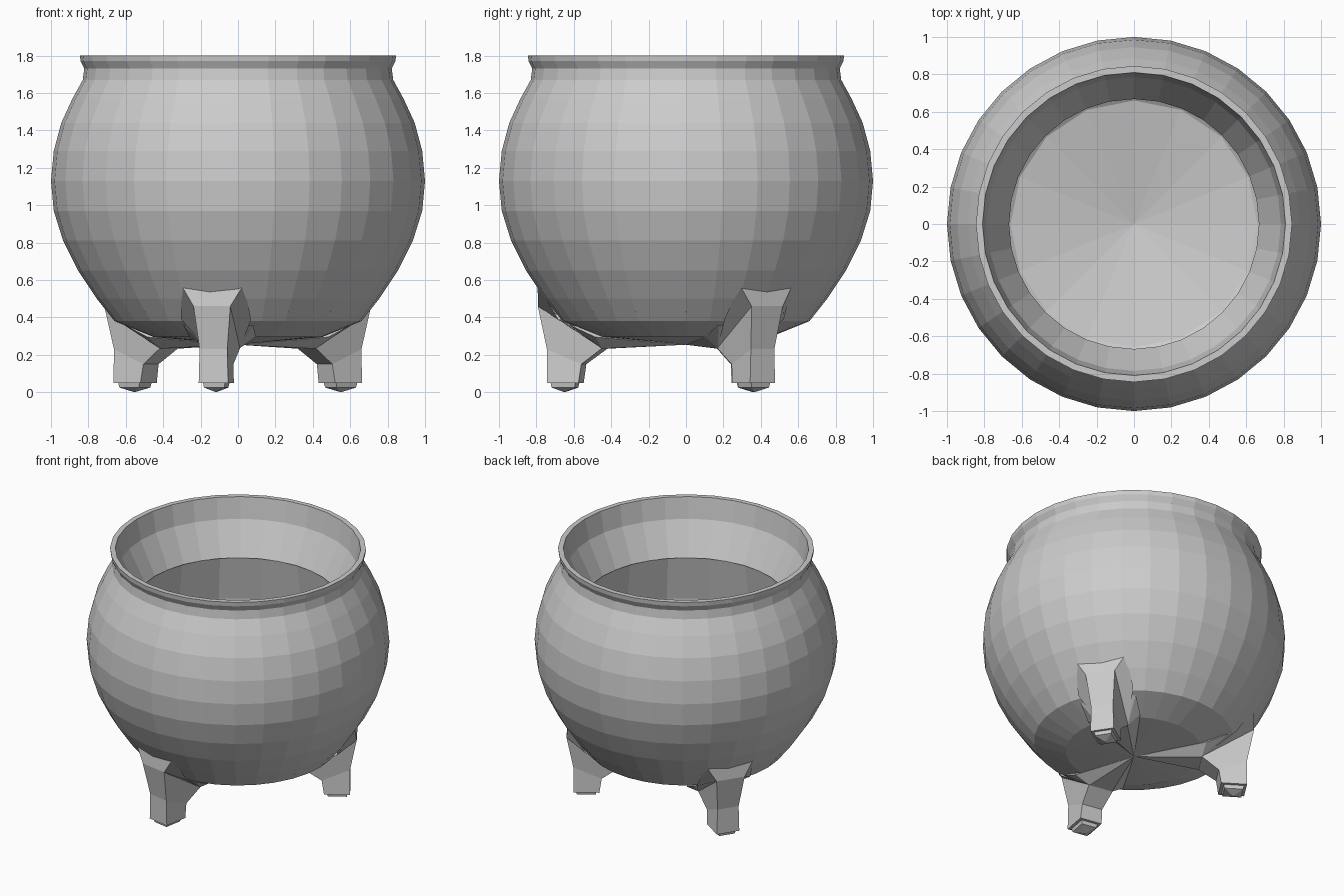
import bpy, bmesh
from math import cos, sin, pi, radians
from mathutils import Matrix

if "Cube" in bpy.data.objects:
    bpy.data.objects.remove(bpy.data.objects["Cube"])


def finish(name, bm):
    bm.normal_update()
    me = bpy.data.meshes.new(name)
    bm.to_mesh(me)
    bm.free()
    ob = bpy.data.objects.new(name, me)
    bpy.context.collection.objects.link(ob)
    return ob


def lathe(bm, profile, sides):
    """Spin (radius, z) points about z; a zero radius closes to a hub."""
    prev = None
    for r, z in profile:
        if r == 0:
            ring = [bm.verts.new((0, 0, z))] * sides
        else:
            ring = [bm.verts.new((r * cos(2 * pi * i / sides),
                                  r * sin(2 * pi * i / sides), z))
                    for i in range(sides)]
        if prev:
            for i in range(sides):
                j = (i + 1) % sides
                quad = [prev[i], prev[j], ring[j], ring[i]]
                bm.faces.new(list(dict.fromkeys(quad)))
        prev = ring


# Pot: round belly, flared lip and funnel-shaped mouth
bm = bmesh.new()
lathe(bm, [(0, .255), (.45, .295), (.66, .38), (.755, .50), (.855, .65),
           (.935, .81), (.985, .97), (1, 1.13), (.985, 1.29), (.945, 1.44),
           (.885, 1.57), (.83, 1.67), (.822, 1.73), (.842, 1.77), (.845, 1.8),
           (.81, 1.8), (.785, 1.65), (.668, 1.42)], 32)
finish("pot_body", bm)

# Hollow inside the pot, with fewer sides and a shallow dished floor
bm = bmesh.new()
lathe(bm, [(.682, 1.42), (.73, 1.1), (.70, .43), (.66, .405), (0, .28)], 16)
finish("pot_inside", bm)


# Leg cross-sections: outer radius, z, half width; inner radius, z, half width
LEG = [(.775, .575, .17, .66, .39, .19),
       (.787, .46, .10, .44, .235, .09),
       (.742, .23, .075, .555, .15, .075),
       (.742, .05, .08, .57, .05, .08),
       (.725, .05, .06, .59, .05, .06),
       (.72, .025, .055, .595, .025, .055)]


def make_leg(name, angle):
    bm = bmesh.new()
    prev = None
    for ro, zo, wo, ri, zi, wi in LEG:
        ring = [bm.verts.new(p) for p in
                [(ro, -wo, zo), (ro, wo, zo), (ri, wi, zi), (ri, -wi, zi)]]
        if prev:
            for i in range(4):
                j = (i + 1) % 4
                bm.faces.new([prev[i], ring[i], ring[j], prev[j]])
        prev = ring
    # shallow pointed sole
    tip = bm.verts.new((.66, 0, 0))
    for i in range(4):
        bm.faces.new([prev[i], tip, prev[(i + 1) % 4]])
    # thin web running from the leg to the middle of the underside
    web = [bm.verts.new((0, 0, .254))]
    for s in (-1, 1):
        for x, y, z in [(.44, .085, .233), (.46, .18, .295), (.60, .19, .36)]:
            web.append(bm.verts.new((x, s * y, z)))
    bmesh.ops.convex_hull(bm, input=web)
    bm.transform(Matrix.Rotation(radians(angle), 4, 'Z'))
    finish(name, bm)


for name, angle in [("front_leg", 259.8), ("back_left_leg", 147),
                    ("back_right_leg", 33.5)]:
    make_leg(name, angle)
